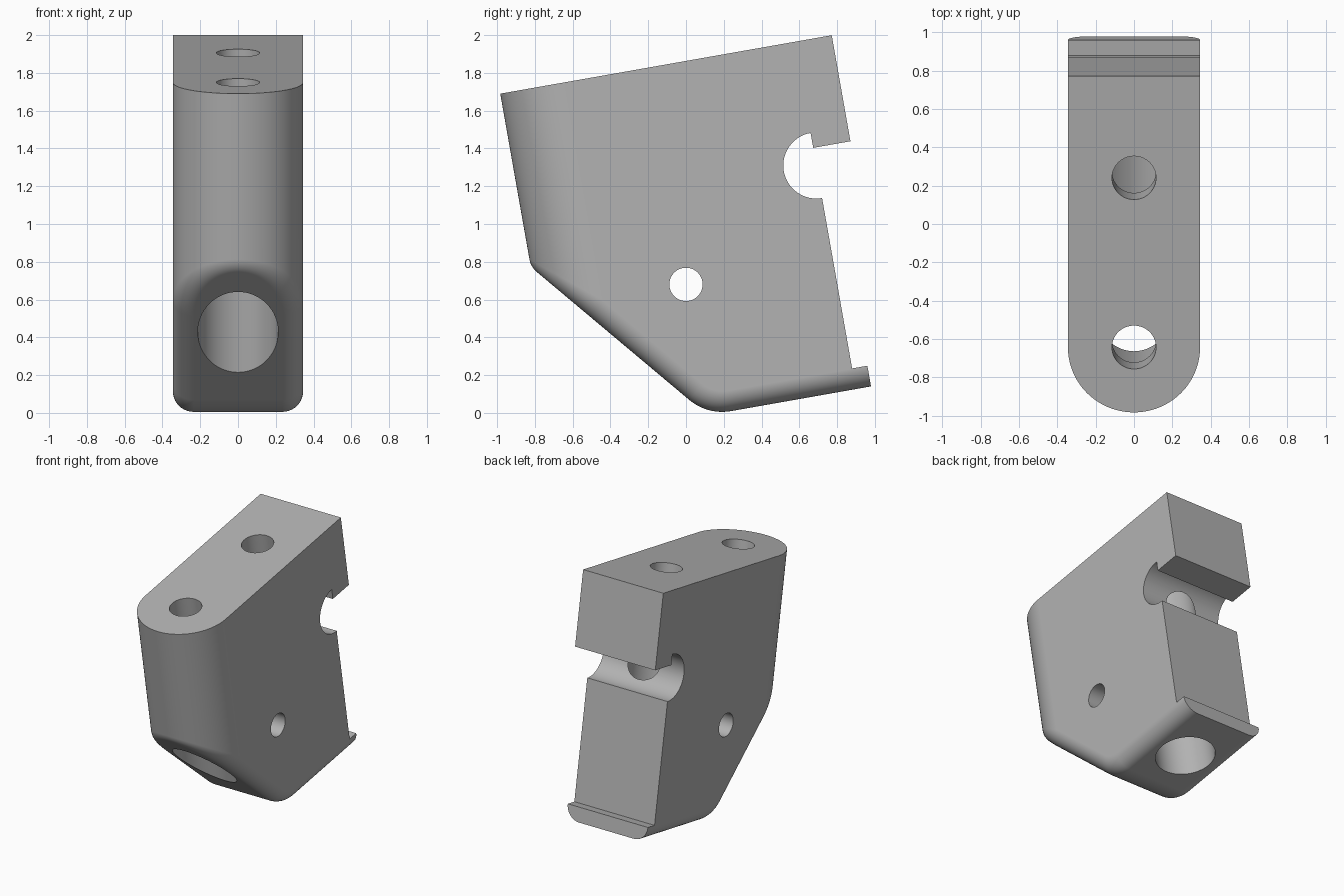
import bpy
import bmesh
from math import sin, cos, tan, pi, radians
from mathutils import Matrix, Vector

cube = bpy.data.objects.get("Cube")
if cube:
    bpy.data.objects.remove(cube, do_unlink=True)

# Block dimensions, in an upright frame that is tilted at the end
TILT = radians(10)
HALF = 0.345            # half width, also the radius of the rounded front
FRONT = -0.33           # axis of the rounded front
BACK, TOP, BASE = 1.107, 1.835, -0.032
FILLET = 0.11           # rounding along the lower edges
BEND = 0.27             # rounding between base and sloped face
BEND_U, SLOPE = 0.236, radians(50)
STEP, LIP_END, LIP_TOP = 0.907, 0.989, 0.079

grey = bpy.data.materials.new("plain grey")
grey.use_nodes = True
colour = (0.45, 0.45, 0.45, 1)
grey.diffuse_color = colour
grey.node_tree.nodes["Principled BSDF"].inputs["Base Color"].default_value = colour


def make_object(name, bm):
    bmesh.ops.recalc_face_normals(bm, faces=bm.faces[:])
    mesh = bpy.data.meshes.new(name)
    bm.to_mesh(mesh)
    bm.free()
    mesh.materials.append(grey)
    obj = bpy.data.objects.new(name, mesh)
    bpy.context.collection.objects.link(obj)
    return obj


def loft(name, rings):
    """Skin closed rings of equal length and cap both ends."""
    bm = bmesh.new()
    loops = [[bm.verts.new(p) for p in ring] for ring in rings]
    for a, b in zip(loops, loops[1:]):
        for i in range(len(a)):
            j = (i + 1) % len(a)
            bm.faces.new((a[i], a[j], b[j], b[i]))
    bm.faces.new(loops[0])
    bm.faces.new(loops[-1])
    bmesh.ops.remove_doubles(bm, verts=bm.verts[:], dist=1e-5)
    bmesh.ops.dissolve_degenerate(bm, edges=bm.edges[:], dist=1e-5)
    bmesh.ops.dissolve_limit(bm, angle_limit=0.001, verts=bm.verts[:], edges=bm.edges[:])
    return make_object(name, bm)


def section(centre, wall, under):
    """Cross-section whose lower corners are rolled from wall to underside."""
    centre, wall, under = Vector(centre), Vector(wall), Vector(under)
    side = [centre + FILLET * wall.slerp(under, i / 10) for i in range(11)]
    side.insert(0, Vector((side[0].x, side[0].y, TOP)))
    return side + [Vector((-p.x, p.y, p.z)) for p in reversed(side)]


# Body: straight rear, bend in the underside, then the rounded front
inner = HALF - FILLET
sections = [section((inner, BACK, BASE + FILLET), (1, 0, 0), (0, 0, -1))]
for i in range(13):
    a = SLOPE * i / 12
    under = (0, -sin(a), -cos(a))
    u = BEND_U - (BEND - FILLET) * sin(a)
    w = BASE + BEND - (BEND - FILLET) * cos(a)
    sections.append(section((inner, u, w), (1, 0, 0), under))
for i in range(29):
    a = pi / 2 * i / 28
    x = inner * cos(a) if i < 28 else 0
    y = FRONT - inner * sin(a)
    z = w + (u - y) * tan(SLOPE)
    wall = (cos(a) if i < 28 else 0, -sin(a), 0)
    sections.append(section((x, y, z), wall, under))
body = loft("bracket_block", sections)


def ring(radius, u, w, axis):
    turns = [2 * pi * i / 64 for i in range(64)]
    if axis == "z":
        return [(radius * cos(t), u + radius * sin(t), w) for t in turns]
    return [(axis, u + radius * cos(t), w + radius * sin(t)) for t in turns]


# Cutters: stepped bolt holes, cross pin hole, rear groove with lip
cutters = []
for name, u in (("front_bolt_hole", FRONT), ("rear_bolt_hole", 0.568)):
    levels = ((0.213, -0.3), (0.213, 1.635), (0.115, 1.635), (0.115, 2))
    cutters.append(loft(name, [ring(r, u, w, "z") for r, w in levels]))
cutters.append(loft("pin_hole", [ring(0.088, 0.118, 0.67, x) for x in (-0.5, 0.5)]))

groove = [(1.3, 1.265), (STEP, 1.265)]
for i in range(33):
    a = pi / 2 + pi * i / 32
    groove.append((STEP + 0.175 * cos(a), 1.17 + 0.175 * sin(a)))
groove += [(STEP, LIP_TOP), (LIP_END, LIP_TOP), (LIP_END, -0.3), (1.3, -0.3)]
cutters.append(loft("rear_groove", [[(x, u, w) for u, w in groove] for x in (-0.5, 0.5)]))

# Cut the block, then discard the cutters
bpy.ops.object.select_all(action="DESELECT")
bpy.context.view_layer.objects.active = body
body.select_set(True)
for cutter in cutters:
    cutter.hide_render = True
    mod = body.modifiers.new(cutter.name, "BOOLEAN")
    mod.operation = "DIFFERENCE"
    mod.solver = "EXACT"
    mod.object = cutter
    bpy.ops.object.modifier_apply(modifier=mod.name)
    bpy.data.objects.remove(cutter, do_unlink=True)

# Lean the block back and smooth its curved faces
body.data.transform(Matrix.Rotation(TILT, 4, "X"))
bpy.ops.object.shade_smooth_by_angle(angle=radians(25))
normals = body.modifiers.new("flat_face_normals", "WEIGHTED_NORMAL")
normals.keep_sharp = True
